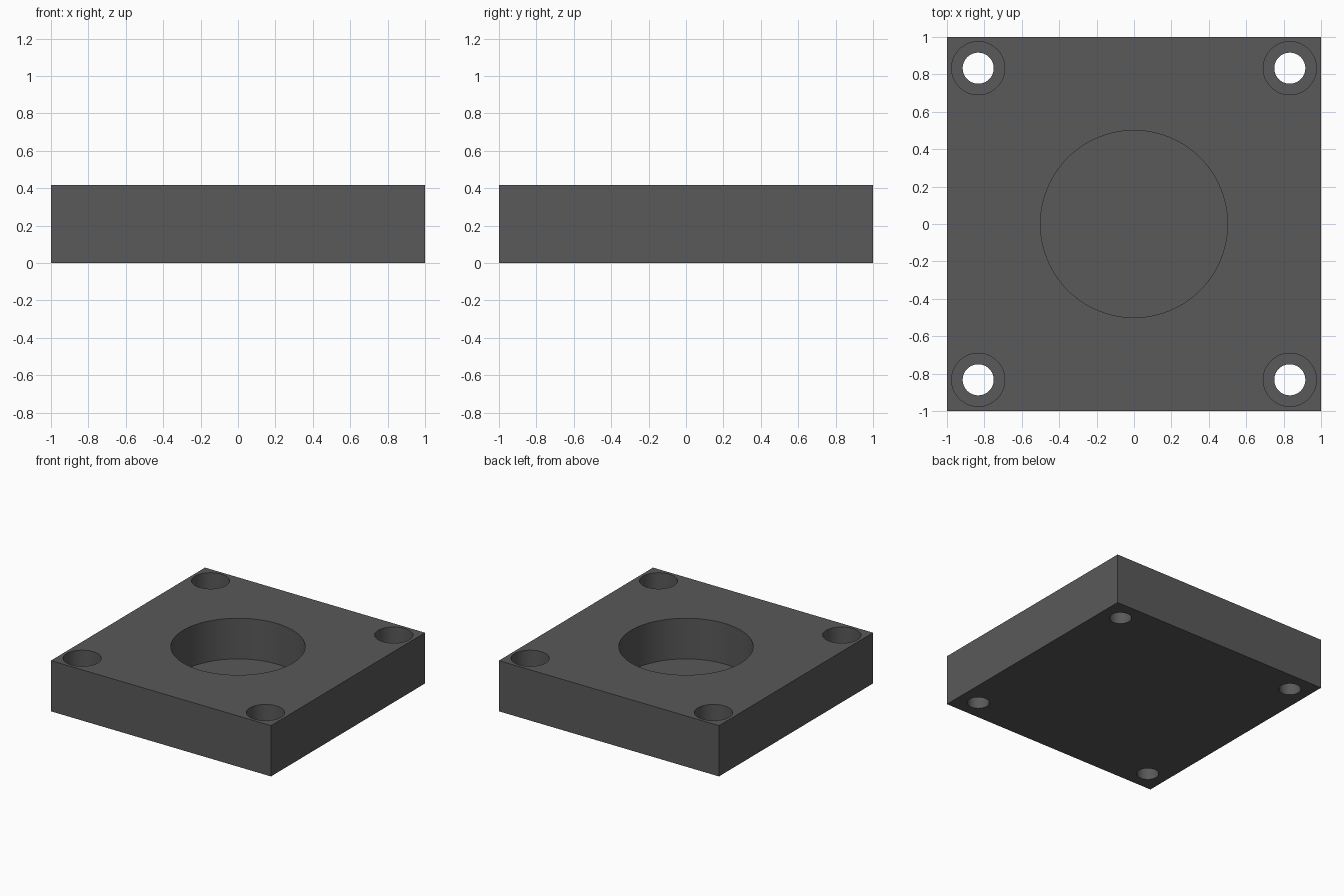
import bpy
import math

SIZE, HEIGHT = 2.0, 0.417
HOLE_POS = 0.833

if "Cube" in bpy.data.objects:
    bpy.data.objects.remove(bpy.data.objects["Cube"], do_unlink=True)

# Dark grey material
grey = bpy.data.materials.new("dark_grey")
grey.use_nodes = True
grey.diffuse_color = (0.1, 0.1, 0.1, 1)
grey.node_tree.nodes["Principled BSDF"].inputs["Base Color"].default_value = (0.1, 0.1, 0.1, 1)

# Square plate
bpy.ops.mesh.primitive_cube_add(size=1, location=(0, 0, HEIGHT / 2))
plate = bpy.context.object
plate.name = "mounting_plate"
plate.scale = (SIZE, SIZE, HEIGHT)
bpy.ops.object.transform_apply(location=True, rotation=False, scale=True)
plate.data.materials.append(grey)


def bore(name, x, y, radius, bottom):
    """Cut a round bore from the top face down to the given height."""
    top = HEIGHT + 0.1
    bpy.ops.mesh.primitive_cylinder_add(
        vertices=96, radius=radius, depth=top - bottom, location=(x, y, (top + bottom) / 2))
    cutter = bpy.context.object
    cutter.name = name
    cutter.data.materials.append(grey)
    cut = plate.modifiers.new(name, "BOOLEAN")
    cut.operation = "DIFFERENCE"
    cut.solver = "EXACT"
    cut.object = cutter
    bpy.context.view_layer.objects.active = plate
    bpy.ops.object.modifier_apply(modifier=cut.name)
    bpy.data.objects.remove(cutter, do_unlink=True)


# Central blind pocket
bore("centre_pocket", 0, 0, 0.5, 0.083)

# Counterbored through holes in the corners
for x in (-HOLE_POS, HOLE_POS):
    for y in (-HOLE_POS, HOLE_POS):
        bore("counterbore", x, y, 0.142, 0.2)
        bore("screw_hole", x, y, 0.083, -0.1)

# Smooth bore walls, sharp rims
bpy.ops.object.select_all(action="DESELECT")
plate.select_set(True)
bpy.context.view_layer.objects.active = plate
bpy.ops.object.shade_smooth_by_angle(angle=math.radians(30))
